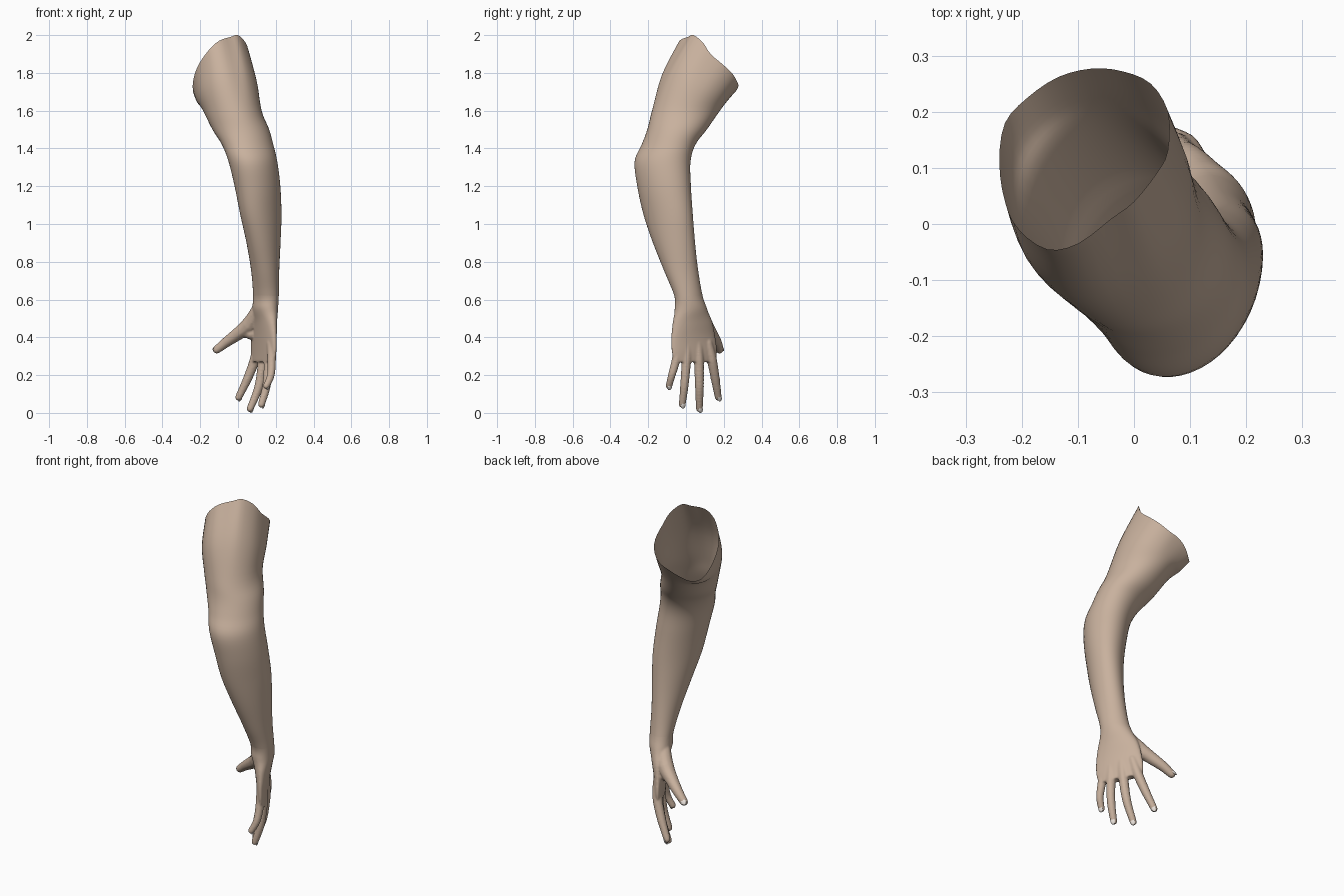
import bpy, bmesh, math
from mathutils import Vector, Matrix

if "Cube" in bpy.data.objects:
    bpy.data.objects.remove(bpy.data.objects["Cube"])

COLS, STEPS = 48, 5


def material(name, rgb):
    m = bpy.data.materials.new(name)
    m.diffuse_color = (*rgb, 1)
    m.use_nodes = True
    m.node_tree.nodes["Principled BSDF"].inputs["Base Color"].default_value = m.diffuse_color
    return m


skin = material("skin", (0.58, 0.44, 0.34))
nail_mat = material("nail", (0.80, 0.74, 0.69))


def spline(p, i, t, closed=False):
    """Catmull-Rom point on span i."""
    n = len(p)
    a, b, c, d = [p[k % n] if closed else p[min(max(k, 0), n - 1)] for k in range(i - 1, i + 3)]
    return 0.5 * (2 * b + (c - a) * t + (2 * a - 5 * b + 4 * c - d) * t * t
                  + (3 * b - a - 3 * c + d) * t ** 3)


def section(z, x0, x1, y0, y1, cxy):
    """Slanted ellipse filling the given x and y extents at height z."""
    hx, hy = (x1 - x0) / 2, (y1 - y0) / 2
    k = cxy / hx
    s = math.sqrt(hy * hy - k * k)
    out = []
    for j in range(COLS):
        t = 2 * math.pi * j / COLS
        out.append(Vector(((x0 + x1) / 2 + hx * math.cos(t),
                           (y0 + y1) / 2 + k * math.cos(t) + s * math.sin(t), z)))
    return out


def loft(bm, rows):
    vs = [[bm.verts.new(p) for p in r] for r in rows]
    for a, b in zip(vs, vs[1:]):
        for j in range(COLS):
            k = (j + 1) % COLS
            bm.faces.new((a[j], b[j], b[k], a[k]))
    return vs


def finish(bm, name, mat):
    bmesh.ops.recalc_face_normals(bm, faces=bm.faces[:])
    for f in bm.faces:
        f.smooth = True
    me = bpy.data.meshes.new(name)
    bm.to_mesh(me)
    bm.free()
    me.materials.append(mat)
    ob = bpy.data.objects.new(name, me)
    bpy.context.collection.objects.link(ob)
    return ob


# Open slanted rim of the upper arm
rim = [Vector(p) for p in (
    (.06, .13, 1.90), (.06, .20, 1.84), (.03, .25, 1.79), (-.02, .272, 1.75),
    (-.075, .277, 1.73), (-.135, .262, 1.70), (-.19, .225, 1.67), (-.23, .18, 1.68),
    (-.24, .11, 1.73), (-.23, .04, 1.79), (-.205, -.01, 1.85), (-.155, -.045, 1.92),
    (-.10, -.035, 1.97), (-.04, .01, 1.99), (0, .04, 2.0), (.04, .09, 1.96))]
rim = [spline(rim, j // 3, (j % 3) / 3, True) for j in range(COLS)]

# Height, x range, y range and slant, from upper arm to knuckles
secs = [section(*s) for s in (
    (1.60, -.185, .125, -.18, .18, -.0025),
    (1.50, -.135, .165, -.205, .11, 0),
    (1.42, -.085, .187, -.235, .05, .0025),
    (1.33, -.050, .208, -.272, .024, .0035),
    (1.20, -.018, .224, -.258, .026, .004),
    (1.05, .012, .230, -.225, .036, .0042),
    (0.90, .045, .225, -.175, .048, .002),
    (0.75, .070, .218, -.115, .065, 0),
    (0.62, .080, .216, -.062, .088, -.001),
    (0.55, .075, .212, -.060, .112, -.0018),
    (0.48, .075, .207, -.070, .140, -.0045),
    (0.40, .070, .205, -.078, .155, -.0065),
    (0.32, .067, .203, -.075, .165, -.0072),
    (0.27, .070, .195, -.060, .155, -.006))]
mid = [(a + b) / 2 for a, b in zip(rim, secs[0])]
c = sum(mid, Vector()) / COLS + Vector((0, 0.0, 0))
mid = [c + (p - c) * 1.05 + Vector((0, -.012, 0)) for p in mid]
ctrl = [rim, mid] + secs
rows = []
for i in range(len(ctrl) - 1):
    for s in range(STEPS):
        rows.append([spline([r[j] for r in ctrl], i, s / STEPS) for j in range(COLS)])
rows.append(ctrl[-1])

# Arm: open tube from rim to wrist
bm = bmesh.new()
loft(bm, rows[:10 * STEPS + 1])
finish(bm, "arm", skin)

# Palm: closed loft
bm = bmesh.new()
vs = loft(bm, rows[9 * STEPS:])
bm.faces.new(vs[0])
bm.faces.new(vs[-1])

# Fingers and thumb: centre paths, radii, and the way the nail faces
BACK = (.87, .45, .1)
digits = {
    "index": ([(.105, .115, .37), (.088, .137, .28), (.05, .155, .18), (.003, .171, .082)],
              (.026, .028, .025, .019), BACK),
    "middle": ([(.135, .06, .37), (.132, .068, .28), (.11, .071, .14), (.064, .071, .022)],
               (.026, .028, .025, .019), BACK),
    "ring": ([(.16, .005, .37), (.162, .002, .28), (.152, -.008, .15), (.124, -.02, .045)],
             (.026, .027, .024, .019), BACK),
    "little": ([(.175, -.04, .37), (.178, -.053, .28), (.174, -.075, .20), (.15, -.09, .143)],
               (.024, .024, .021, .018), BACK),
    "thumb": ([(.11, .055, .54), (.06, .10, .465), (-.005, .135, .415), (-.065, .163, .372),
               (-.112, .178, .335)], (.042, .045, .035, .028, .022), (-.3, .85, .45))}
for path, radii, _ in digits.values():
    p = [Vector(q) for q in path]
    for i in range(len(p) - 1):
        for s in range(9):
            t = s / 8
            r = radii[i] * (1 - t) + radii[i + 1] * t
            bmesh.ops.create_icosphere(bm, subdivisions=2, radius=r,
                                       matrix=Matrix.Translation(spline(p, i, t)))
# Web between thumb and palm
for q, r in (((.07, .105, .42), .034), ((.045, .115, .425), .03)):
    bmesh.ops.create_icosphere(bm, subdivisions=2, radius=r, matrix=Matrix.Translation(q))
hand = finish(bm, "hand", skin)

# Fuse the hand into one smooth skin
rm = hand.modifiers.new("fuse", 'REMESH')
rm.mode = 'VOXEL'
rm.voxel_size = 0.005
sm = hand.modifiers.new("soften", 'SMOOTH')
sm.factor = 0.5
sm.iterations = 9
bpy.context.view_layer.update()
dg = bpy.context.evaluated_depsgraph_get()
bm = bmesh.new()
bm.from_mesh(bpy.data.meshes.new_from_object(hand.evaluated_get(dg)))
bpy.data.objects.remove(hand)
bmesh.ops.bisect_plane(bm, geom=bm.verts[:] + bm.edges[:] + bm.faces[:],
                       plane_co=(0, 0, .625), plane_no=(0, 0, 1), clear_outer=True)
finish(bm, "hand", skin)

# Fingernails
bm = bmesh.new()
for path, radii, facing in digits.values():
    tip, prev = Vector(path[-1]), Vector(path[-2])
    d = (tip - prev).normalized()
    n = Vector(facing)
    n = (n - d * n.dot(d)).normalized()
    r = radii[-1]
    rot = Matrix((d.cross(n), d, n)).transposed().to_4x4()
    m = Matrix.Translation(tip + n * r * .68 + d * r * .1) @ rot @ Matrix.Diagonal((.7 * r, .95 * r, .3 * r, 1))
    bmesh.ops.create_uvsphere(bm, u_segments=16, v_segments=10, radius=1, matrix=m)
finish(bm, "fingernails", nail_mat)
